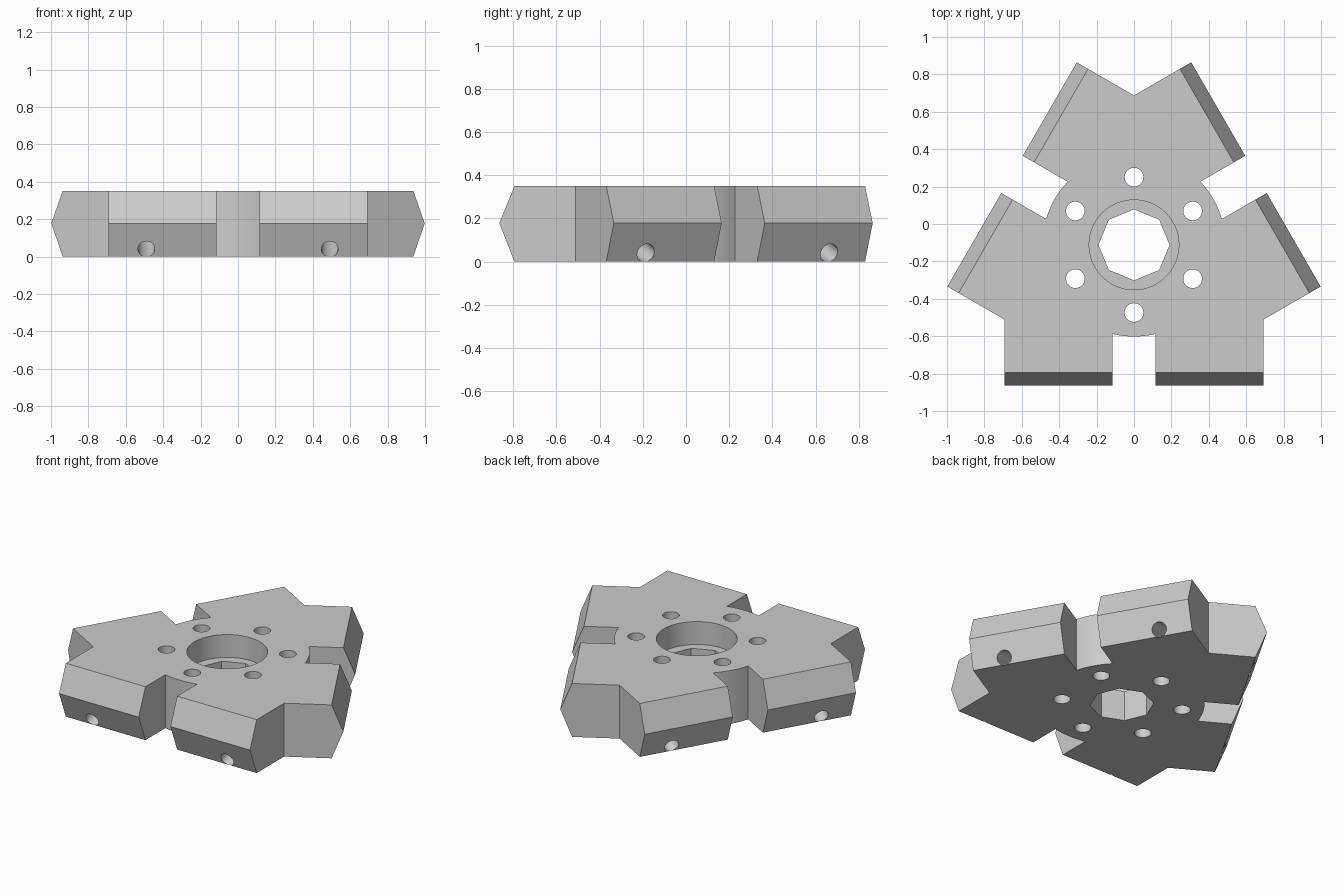
import bpy
import bmesh
from math import radians, sin, cos, tan, asin, pi
from mathutils import Matrix, Vector

default = bpy.data.objects.get("Cube")
if default:
    bpy.data.objects.remove(default, do_unlink=True)

CENTRE = Vector((0, -0.1115, 0))
HEIGHT = 0.35
MID = 0.178          # height of the pointed rim
RIM, FLAT = 0.753, 0.683   # reach of the rim and of the flat faces
HALF = 0.692         # half width of an arm
SLOT = 0.115         # half width of the slot
CORE = 0.49          # radius of the slot floor

grey = bpy.data.materials.new("plain_grey")
grey.use_nodes = True
colour = (0.6, 0.6, 0.6, 1)
grey.diffuse_color = colour
grey.node_tree.nodes["Principled BSDF"].inputs["Base Color"].default_value = colour


def make_object(name, bm):
    bmesh.ops.recalc_face_normals(bm, faces=bm.faces)
    mesh = bpy.data.meshes.new(name)
    bm.to_mesh(mesh)
    bm.free()
    obj = bpy.data.objects.new(name, mesh)
    bpy.context.collection.objects.link(obj)
    mesh.materials.append(grey)
    return obj


def outline(reach, z):
    """Three arms, each with a slot ending on a round core."""
    span = asin(SLOT / CORE)
    arc = [span * (i / 4 - 1) for i in range(9)]
    arm = [(-HALF, -HALF * tan(pi / 6)), (-HALF, -reach), (-SLOT, -reach)]
    arm += [(CORE * sin(a), -CORE * cos(a)) for a in arc]
    arm += [(SLOT, -reach), (HALF, -reach)]
    points = []
    for k in range(3):
        turn = Matrix.Rotation(k * 2 * pi / 3, 4, 'Z')
        points += [CENTRE + turn @ Vector((x, y, z)) for x, y in arm]
    return points


# Body: three stacked outlines joined by walls
bm = bmesh.new()
rings = [[bm.verts.new(p) for p in outline(r, z)]
         for r, z in ((FLAT, 0), (RIM, MID), (FLAT, HEIGHT))]
for low, high in zip(rings, rings[1:]):
    for i in range(len(low)):
        j = (i + 1) % len(low)
        bm.faces.new((low[i], low[j], high[j], high[i]))
bm.faces.new(rings[0][::-1])
bm.faces.new(rings[-1])
bmesh.ops.dissolve_limit(bm, angle_limit=radians(1), verts=bm.verts, edges=bm.edges)
body = make_object("hub_plate", bm)


def cut(name, radius, start, end, sides=40):
    """Bore a straight hole between two points measured from the centre."""
    start, end = Vector(start), Vector(end)
    axis = end - start
    place = (Matrix.Translation(CENTRE + (start + end) / 2)
             @ axis.to_track_quat('Z', 'Y').to_matrix().to_4x4())
    bm = bmesh.new()
    bmesh.ops.create_cone(bm, cap_ends=True, segments=sides, radius1=radius,
                          radius2=radius, depth=axis.length, matrix=place)
    cutter = make_object(name, bm)
    cutter.hide_render = True
    mod = body.modifiers.new(name, 'BOOLEAN')
    mod.operation, mod.solver, mod.object = 'DIFFERENCE', 'EXACT', cutter
    bpy.context.view_layer.objects.active = body
    bpy.ops.object.modifier_apply(modifier=name)
    bpy.data.objects.remove(cutter, do_unlink=True)


# Centre: eight-sided through hole below a round counterbore
cut("centre_hole", 0.19, (0, 0, -0.1), (0, 0, HEIGHT + 0.1), 8)
cut("counterbore", 0.24, (0, 0, HEIGHT - 0.15), (0, 0, HEIGHT + 0.1), 64)

# Ring of bolt holes
for k in range(6):
    a = pi / 2 + k * pi / 3
    x, y = 0.362 * cos(a), 0.362 * sin(a)
    cut("bolt_hole", 0.05, (x, y, -0.1), (x, y, HEIGHT + 0.1))

# Slanted holes drilled square into the lower rim faces
slope = RIM - FLAT
inward = Vector((0, MID, slope)).normalized()
for k in range(3):
    turn = Matrix.Rotation(k * 2 * pi / 3, 4, 'Z')
    for side in (-1, 1):
        mouth = Vector((side * 0.49, -FLAT - slope * 0.04 / MID, 0.04))
        cut("rim_hole", 0.045, turn @ (mouth - inward * 0.1),
            turn @ (mouth + inward * 0.3))

bpy.ops.object.select_all(action='DESELECT')
body.select_set(True)
bpy.context.view_layer.objects.active = body
bpy.ops.object.shade_smooth_by_angle(angle=radians(30))
